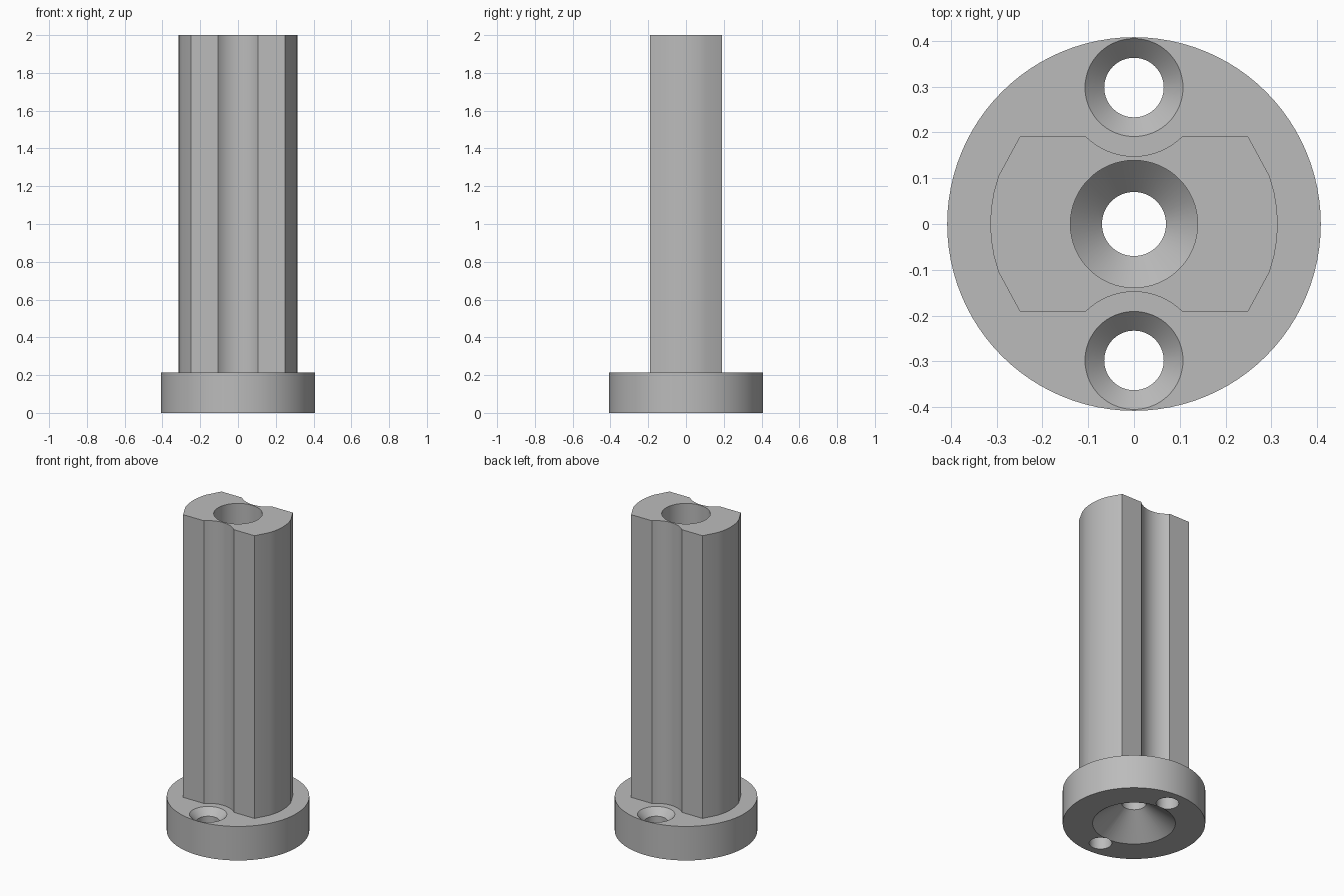
import bpy, bmesh, math

old = bpy.data.objects.get("Cube")
if old:
    bpy.data.objects.remove(old)

grey = bpy.data.materials.new("plain_grey")
grey.use_nodes = True
colour = (0.5, 0.5, 0.5, 1)
grey.diffuse_color = colour
grey.node_tree.nodes["Principled BSDF"].inputs["Base Color"].default_value = colour


def finish(name, bm):
    bmesh.ops.recalc_face_normals(bm, faces=bm.faces)
    mesh = bpy.data.meshes.new(name)
    bm.to_mesh(mesh)
    bm.free()
    mesh.materials.append(grey)
    obj = bpy.data.objects.new(name, mesh)
    bpy.context.collection.objects.link(obj)
    return obj


def turned(name, profile, y=0, sides=64):
    """Closed solid turned about a vertical axis from (radius, height) points."""
    bm = bmesh.new()
    rings = []
    for r, z in profile:
        rings.append([bm.verts.new((r * math.cos(i * math.tau / sides),
                                    y + r * math.sin(i * math.tau / sides), z))
                      for i in range(sides)])
    for low, high in zip(rings, rings[1:]):
        for i in range(sides):
            j = (i + 1) % sides
            bm.faces.new((low[i], low[j], high[j], high[i]))
    bm.faces.new(rings[0])
    bm.faces.new(rings[-1])
    return finish(name, bm)


def boolean(target, tool, operation):
    mod = target.modifiers.new(operation, "BOOLEAN")
    mod.operation, mod.object, mod.solver = operation, tool, "EXACT"
    bpy.context.view_layer.objects.active = target
    bpy.ops.object.modifier_apply(modifier=mod.name)
    bpy.data.objects.remove(tool)


# Column: rounded ends, flat front and back, each with a scooped groove
groove_r, groove_y, flat_y, end_r = 0.15, 0.298, 0.191, 0.314
half_angle = math.acos((groove_y - flat_y) / groove_r)
end = [math.radians(a) for a in (-37.5, -19.5, -13, -6.5, 0, 6.5, 13, 19.5, 37.5)]
half = [(end_r * math.cos(a), end_r * math.sin(a)) for a in end]
steps = 16
for i in range(steps):
    a = half_angle * (1 - 2 * i / steps)
    half.append((groove_r * math.sin(a), groove_y - groove_r * math.cos(a)))
half.append((-groove_r * math.sin(half_angle), flat_y))
outline = half + [(-x, -y) for x, y in half]
bm = bmesh.new()
face = bm.faces.new([bm.verts.new((x, y, 0.1)) for x, y in outline])
top = bmesh.ops.extrude_face_region(bm, geom=[face])["geom"]
bmesh.ops.translate(bm, vec=(0, 0, 1.9),
                    verts=[v for v in top if isinstance(v, bmesh.types.BMVert)])
column = finish("column", bm)

# Round base joined to the column
body = turned("flanged_column", [(0.408, 0), (0.408, 0.215)], sides=96)
boolean(body, column, "UNION")

# Stepped bore: funnel below, narrow throat, wide bore above
bore = turned("bore_cutter", [(0.25, -0.01), (0.07, 0.13), (0.07, 0.2),
                              (0.139, 0.27), (0.139, 2.1)])
boolean(body, bore, "DIFFERENCE")

# Countersunk screw holes in front and behind
for side in (-1, 1):
    screw = turned("screw_cutter", [(0.065, -0.1), (0.065, 0.173),
                                    (0.107, 0.215), (0.108, 0.216)],
                   y=side * groove_y)
    boolean(body, screw, "DIFFERENCE")

bpy.ops.object.select_all(action="DESELECT")
body.select_set(True)
bpy.context.view_layer.objects.active = body
bpy.ops.object.shade_smooth_by_angle(angle=math.radians(30))
